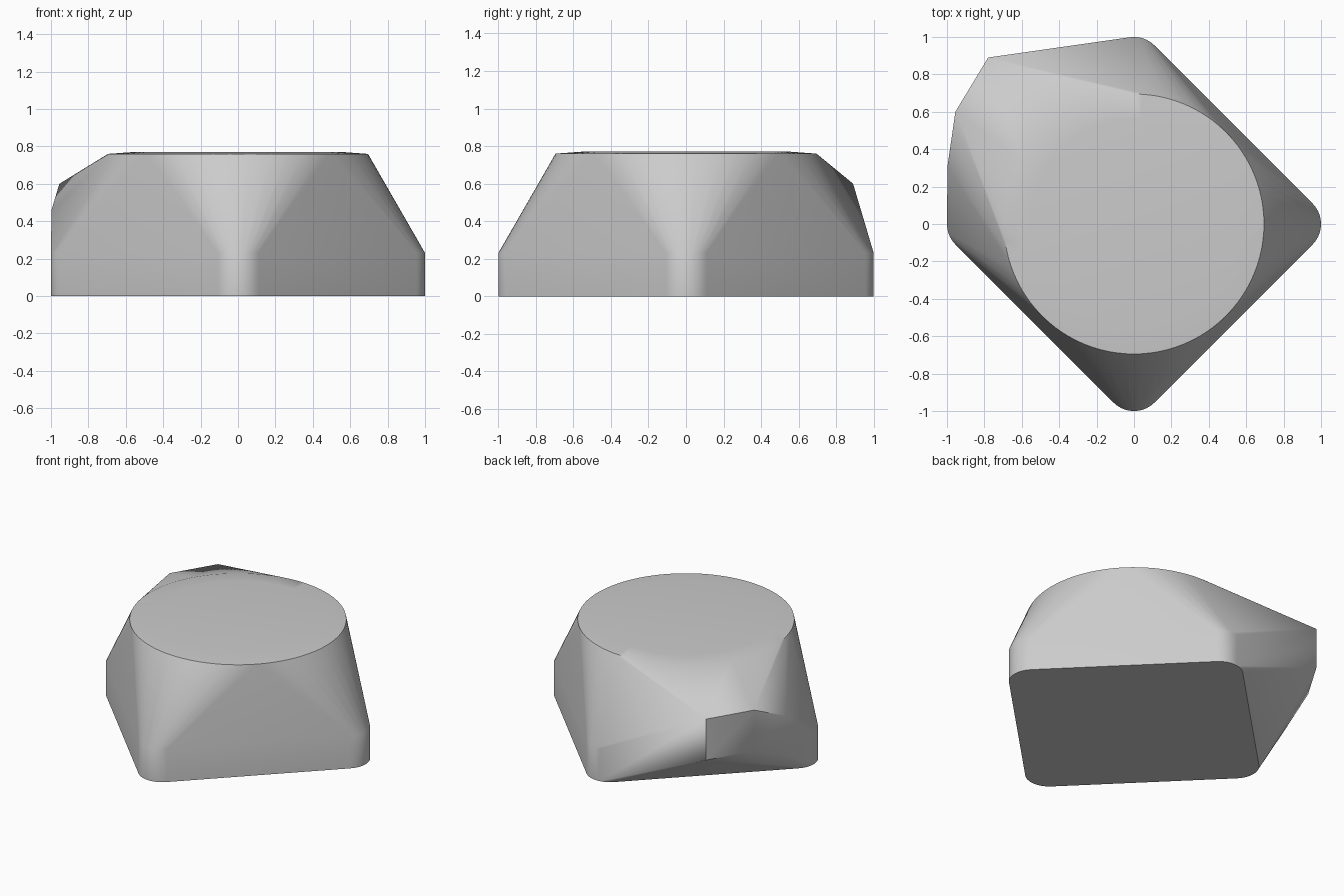
import bpy
import bmesh
from math import cos, sin, pi, radians

cube = bpy.data.objects.get("Cube")
if cube:
    bpy.data.objects.remove(cube, do_unlink=True)


def flat_material(name, value):
    mat = bpy.data.materials.new(name)
    mat.use_nodes = True
    colour = (value, value, value, 1)
    mat.diffuse_color = colour
    mat.node_tree.nodes["Principled BSDF"].inputs["Base Color"].default_value = colour
    return mat


def ring(radius, z, count=96):
    steps = [2 * pi * i / count for i in range(count)]
    return [(radius * cos(a), radius * sin(a), z) for a in steps]


def rounded_diamond(z, reach=1.0, fillet=0.155, steps=10):
    points = []
    for corner in range(4):
        mid = corner * pi / 2
        for i in range(steps + 1):
            a = mid + (i / steps - 0.5) * pi / 2
            centre = reach - fillet
            points.append((centre * cos(mid) + fillet * cos(a),
                           centre * sin(mid) + fillet * sin(a), z))
    return points


# Rounded diamond base, faintly domed round top
points = rounded_diamond(0) + rounded_diamond(0.23)
points += ring(0.695, 0.76) + ring(0.56, 0.77)

# Overhanging bulge at the back: x, y, lower z, upper z
for x, y, low, high in [(-0.78, 0.89, 0.31, 0.6),
                        (-0.955, 0.6, 0.31, 0.6),
                        (-0.997, 0.31, 0.18, 0.46)]:
    points += [(x, y, low), (x, y, high)]

# Wrap everything in one convex skin
bm = bmesh.new()
for p in points:
    bm.verts.new(p)
bmesh.ops.convex_hull(bm, input=bm.verts[:])
loose = [v for v in bm.verts if not v.link_faces]
bmesh.ops.delete(bm, geom=loose, context='VERTS')
bmesh.ops.dissolve_limit(bm, angle_limit=radians(0.3),
                         verts=bm.verts[:], edges=bm.edges[:])
bmesh.ops.recalc_face_normals(bm, faces=bm.faces[:])

mesh = bpy.data.meshes.new("hull_body")
bm.to_mesh(mesh)
bm.free()
mesh.materials.append(flat_material("light grey", 0.6))
body = bpy.data.objects.new("hull_body", mesh)
bpy.context.collection.objects.link(body)

# Smooth shading with crisp rims
bpy.ops.object.select_all(action='DESELECT')
body.select_set(True)
bpy.context.view_layer.objects.active = body
bpy.ops.object.shade_smooth_by_angle(angle=radians(35))
